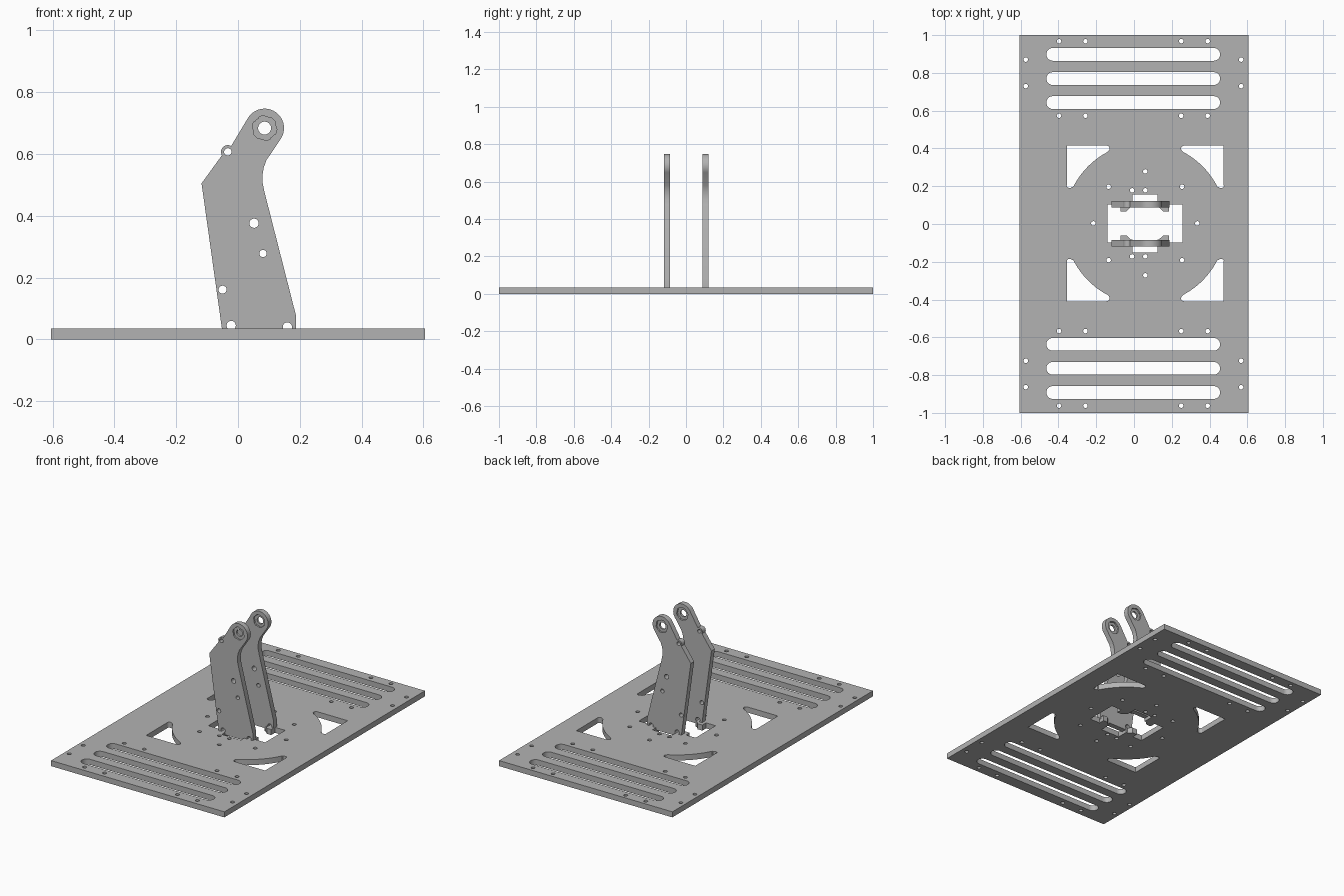
import bpy, bmesh
from math import sin, cos, radians
from mathutils import Matrix

cube = bpy.data.objects.get("Cube")
if cube:
    bpy.data.objects.remove(cube, do_unlink=True)

grey = bpy.data.materials.new("plain grey")
grey.use_nodes = True
colour = (0.45, 0.45, 0.45, 1)
grey.diffuse_color = colour
grey.node_tree.nodes["Principled BSDF"].inputs["Base Color"].default_value = colour


def arc(x, y, r, start=0, end=360, steps=12):
    """Points along an arc, both ends included."""
    angles = [radians(start + (end - start) * i / steps) for i in range(steps + 1)]
    return [(x + r * cos(a), y + r * sin(a)) for a in angles]


def circle(x, y, r, steps=20):
    return arc(x, y, r, steps=steps)[:-1]


def sheet(name, loops, thickness, matrix):
    """Extruded flat sheet: first loop is the outline, the rest are holes."""
    curve = bpy.data.curves.new(name, "CURVE")
    curve.dimensions = "2D"
    curve.fill_mode = "BOTH"
    curve.extrude = thickness / 2
    for loop in loops:
        spline = curve.splines.new("POLY")
        spline.points.add(len(loop) - 1)
        for point, (x, y) in zip(spline.points, loop):
            point.co = (x, y, 0, 1)
        spline.use_cyclic_u = True
    source = bpy.data.objects.new(name + " outline", curve)
    bpy.context.collection.objects.link(source)
    graph = bpy.context.evaluated_depsgraph_get()
    mesh = bpy.data.meshes.new_from_object(source.evaluated_get(graph))
    bpy.data.objects.remove(source, do_unlink=True)

    bm = bmesh.new()
    bm.from_mesh(mesh)
    bmesh.ops.remove_doubles(bm, verts=bm.verts, dist=0.0001)
    bmesh.ops.transform(bm, matrix=matrix, verts=bm.verts)
    bmesh.ops.recalc_face_normals(bm, faces=bm.faces)
    for face in bm.faces:
        face.smooth = True
    bm.to_mesh(mesh)
    bm.free()
    mesh.set_sharp_from_angle(angle=radians(35))
    mesh.materials.clear()
    mesh.materials.append(grey)
    obj = bpy.data.objects.new(name, mesh)
    bpy.context.collection.objects.link(obj)
    return obj


# Base plate: outline and cutouts
MID_X, MID_Y = 0.06, 0.003
HOLE = 0.012
THICK = 0.035
plate = [[(-0.605, -1), (0.605, -1), (0.605, 1), (-0.605, 1)]]

# Central opening with support lips and notches, mirrored front to back
half = [(0.257, 0.1), (0.185, 0.1), (0.185, 0.063), (0.155, 0.063),
        (0.132, 0.085), (0.125, 0.085), (0.125, 0.153), (-0.008, 0.153),
        (-0.008, 0.085), (-0.018, 0.085), (-0.04, 0.063), (-0.072, 0.063),
        (-0.072, 0.1), (-0.139, 0.1)]
opening = half + [(x, -y) for x, y in reversed(half)]
plate.append([(x, y + MID_Y) for x, y in opening])

# Four corner windows curving around the centre
window = [(-0.415, 0.412), (-0.415, 0.2)]
window += arc(-0.401, 0.203, 0.016, 190, 325, 6)
window += arc(0, 0, 0.428, 153, 118, 12)
window += arc(-0.205, 0.396, 0.016, -50, 90, 6)
for sx in (1, -1):
    for sy in (1, -1):
        plate.append([(MID_X + sx * x, MID_Y + sy * y) for x, y in window])

for sy in (1, -1):
    # Long rounded slots
    for y in (0.64, 0.767, 0.895):
        cy = MID_Y + sy * y
        plate.append(arc(0.422, cy, 0.034, -90, 90) + arc(-0.43, cy, 0.034, 90, 270))
    # Mounting holes along the ends and sides
    spots = [(x, y) for y in (0.965, 0.57) for x in (-0.397, -0.257, 0.25, 0.39)]
    spots += [(x, y) for y in (0.867, 0.727) for x in (-0.573, 0.567)]
    spots += [(MID_X, 0.175), (-0.01, 0.175)]
    plate += [circle(x, MID_Y + sy * y, HOLE) for x, y in spots]
# Ring of holes around the centre
plate += [circle(x, y, HOLE) for x, y in circle(MID_X, MID_Y, 0.275, 8)]
sheet("base_plate", plate, THICK, Matrix.Translation((0, 0, THICK / 2)))

# Upright arm profile in x and z
PIVOT = (0.086, 0.684)
profile = [(-0.05, 0.02), (0.187, 0.02), (0.187, 0.08), (0.085, 0.48),
           (0.08, 0.505), (0.079, 0.53), (0.083, 0.555), (0.092, 0.58)]
profile += arc(*PIVOT, 0.063, -35, 145, 24)
profile += arc(-0.033, 0.607, 0.022, 60, 210, 10)
profile += [(-0.118, 0.505)]
scallop = [point for i in range(12)
           for point in arc(*PIVOT, 0.04 if i % 2 else 0.037, i * 30, i * 30 + 25, 3)]
arm = [profile, scallop]
for x, z, r in [(0.052, 0.376, 0.015), (0.081, 0.278, 0.012), (-0.05, 0.161, 0.013),
                (-0.022, 0.045, 0.015), (0.16, 0.04, 0.015), (-0.033, 0.607, 0.012)]:
    arm.append(circle(x, z, r))

# Two arms, each with a thin pivot washer inside its large hole
upright = Matrix.Rotation(radians(90), 4, "X")
for name, y in (("front", -0.102), ("back", 0.104)):
    place = Matrix.Translation((0, y, 0)) @ upright
    sheet(name + "_arm", arm, 0.033, place)
    sheet(name + "_pivot_washer", [scallop, circle(*PIVOT, 0.021, 24)], 0.012, place)
